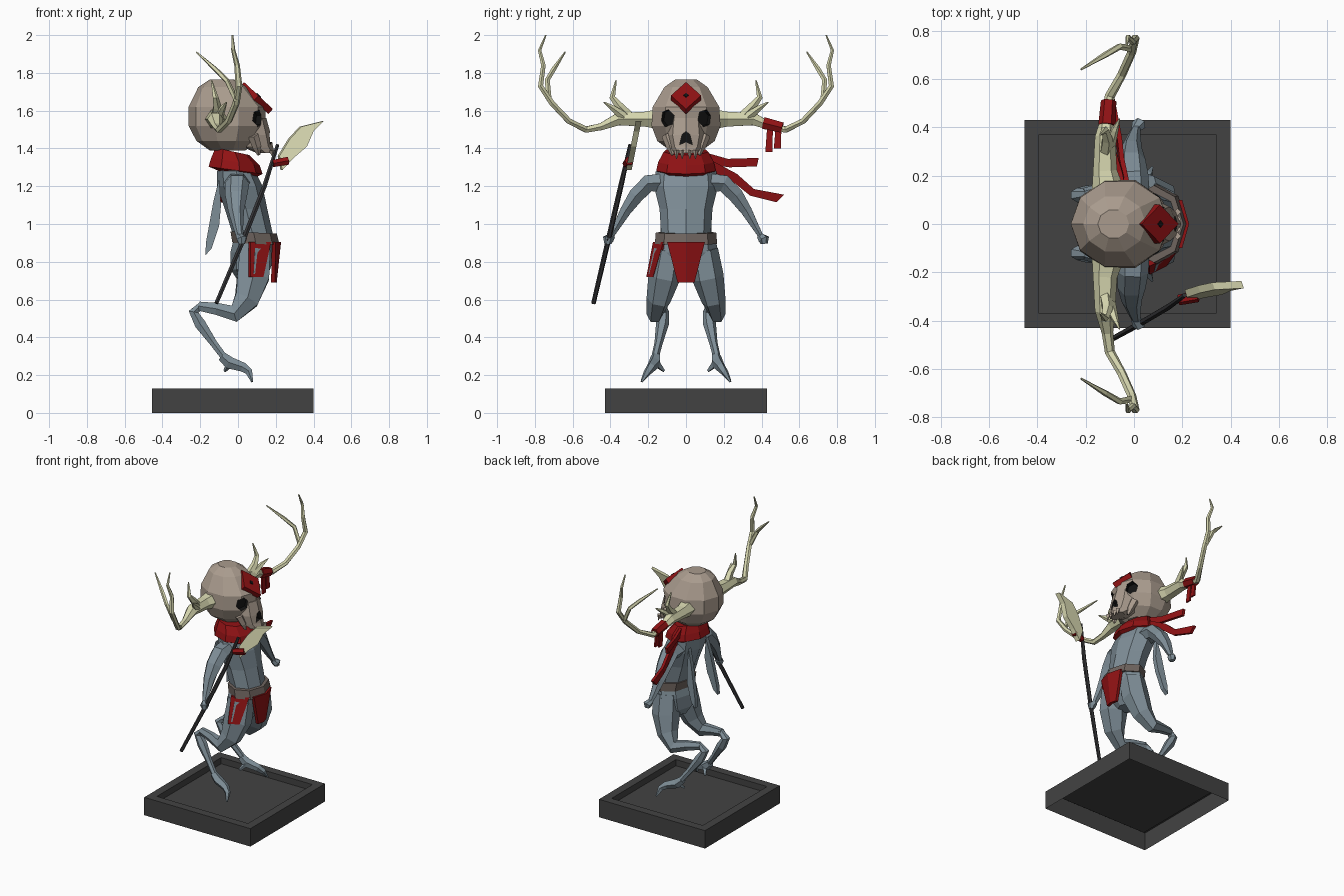
import bpy, bmesh
from math import sin, cos, pi
from mathutils import Vector as V, Matrix

old = bpy.data.objects.get("Cube")
if old:
    bpy.data.objects.remove(old)


def material(name, r, g, b):
    m = bpy.data.materials.new(name)
    m.use_nodes = True
    m.diffuse_color = (r, g, b, 1)
    shader = m.node_tree.nodes["Principled BSDF"]
    shader.inputs["Base Color"].default_value = (r, g, b, 1)
    shader.inputs["Roughness"].default_value = 0.9
    return m


STONE = material("dark stone", .055, .055, .055)
SKIN = material("blue grey skin", .21, .27, .31)
BONE = material("skull bone", .40, .33, .27)
ANTLER = material("pale antler", .66, .66, .42)
RED = material("red cloth", .28, .006, .007)
BELT = material("brown belt", .16, .13, .115)
WOOD = material("dark wood", .035, .035, .038)
BLACK = material("black hollow", .006, .006, .006)


def finish(name, bm, mat, mirror=False):
    bmesh.ops.recalc_face_normals(bm, faces=bm.faces)
    me = bpy.data.meshes.new(name)
    bm.to_mesh(me)
    bm.free()
    me.materials.append(mat)
    ob = bpy.data.objects.new(name, me)
    bpy.context.collection.objects.link(ob)
    if mirror:
        mod = ob.modifiers.new("Mirror", "MIRROR")
        mod.use_axis = (False, True, False)
        mod.use_clip = False
        mod.use_mirror_merge = False
    return ob


def loft(name, rings, mat, mirror=False):
    """Skin a list of point rings and cap both ends."""
    bm = bmesh.new()
    rows = [[bm.verts.new(p) for p in ring] for ring in rings]
    n = len(rows[0])
    for a, b in zip(rows, rows[1:]):
        for i in range(n):
            j = (i + 1) % n
            bm.faces.new((a[i], a[j], b[j], b[i]))
    bm.faces.new(rows[0])
    bm.faces.new(rows[-1])
    return finish(name, bm, mat, mirror)


def stack(name, levels, mat, n=8, tilt=0):
    """Loft level ellipses given as (z, back x, front x, half width)."""
    rings = []
    for z, back, front, w in levels:
        c, r = (back + front) / 2, (front - back) / 2
        ang = [2 * pi * i / n for i in range(n)]
        rings.append([V((c + r * cos(t), w * sin(t), z - tilt * cos(t))) for t in ang])
    return loft(name, rings, mat)


def tube(name, path, mat, n=6, mirror=False, ref=(0, 1, 0), flat=1):
    """Loft along points given as (x, y, z, radius)."""
    pts = [V(p[:3]) for p in path]
    rings = []
    for i, p in enumerate(pts):
        before = (p - pts[i - 1]).normalized() if i else V()
        after = (pts[i + 1] - p).normalized() if i < len(pts) - 1 else V()
        t = (before + after).normalized()
        side = (V(ref) - t * t.dot(V(ref))).normalized()
        up = t.cross(side)
        r = path[i][3]
        rings.append([p + side * r * cos(2 * pi * k / n) + up * r * flat * sin(2 * pi * k / n)
                      for k in range(n)])
    return loft(name, rings, mat, mirror)


def plate(name, outline, offset, mat, mirror=False):
    """Give a flat outline a thickness."""
    off = V(offset)
    return loft(name, [[V(p) - off / 2 for p in outline], [V(p) + off / 2 for p in outline]], mat, mirror)


# Plinth: hollow underneath with a sunken top
bm = bmesh.new()
bmesh.ops.create_cube(bm, size=1)
bmesh.ops.transform(bm, verts=bm.verts, matrix=Matrix.Translation((-.027, 0, .065)) @ Matrix.Diagonal((.855, .86, .13, 1)))
top = [f for f in bm.faces if f.normal.z > .9]
bmesh.ops.delete(bm, geom=[f for f in bm.faces if f.normal.z < -.9], context="FACES_ONLY")
bmesh.ops.inset_region(bm, faces=top, thickness=.085)
floor = bmesh.ops.extrude_face_region(bm, geom=top)["geom"]
bmesh.ops.translate(bm, verts=[v for v in floor if isinstance(v, bmesh.types.BMVert)], vec=(0, 0, -.045))
bmesh.ops.delete(bm, geom=top, context="FACES_ONLY")
finish("plinth", bm, STONE)

# Body
stack("torso", [(1.34, -.08, .05, .07), (1.28, -.11, .09, .16), (1.2, -.11, .13, .17),
                (1.08, -.07, .155, .14), (.92, -.02, .19, .13)], SKIN)
stack("pelvis", [(.93, -.02, .2, .155), (.85, -.04, .2, .17), (.76, -.04, .17, .15),
                 (.70, .0, .12, .06)], SKIN)
stack("belt", [(.955, -.04, .205, .16), (.895, -.03, .22, .165)], BELT, tilt=.006)

# Limbs
tube("thighs", [(.09, .09, .86, .08), (.08, .115, .72, .085), (.045, .145, .6, .065),
                (-.02, .165, .525, .045), (-.11, .145, .55, .032), (-.205, .125, .565, .024)],
     SKIN, mirror=True, flat=1.15)
tube("shins", [(-.19, .125, .575, .018), (-.235, .12, .535, .03), (-.2, .125, .47, .034),
               (-.13, .145, .37, .022), (-.07, .165, .29, .02)], SKIN, mirror=True)
tube("feet", [(-.085, .16, .3, .026), (-.045, .165, .265, .034), (.03, .185, .24, .026),
              (.06, .205, .215, .02), (.075, .235, .165, .006)], SKIN, n=5, mirror=True)
tube("foot_spurs", [(-.04, .16, .265, .022), (-.07, .118, .222, .008)], SKIN, n=4, mirror=True)
tube("arms", [(-.005, .11, 1.22, .07), (-.005, .2, 1.215, .065), (-.01, .265, 1.15, .058),
              (-.01, .32, 1.07, .042), (.0, .365, .99, .028), (.01, .4, .93, .018)],
     SKIN, mirror=True, ref=(1, 0, 0), flat=.8)
tube("hands", [(.005, .39, .94, .018), (.02, .412, .92, .03), (.02, .415, .895, .018)], SKIN, mirror=True)
plate("back_blades", [(-.1, .1, 1.24), (-.13, .11, 1.12), (-.17, .125, .9), (-.172, .13, .835),
                      (-.14, .125, .87), (-.1, .115, .99), (-.09, .1, 1.1)], (0, .03, 0), SKIN, True)

# Skull with cut eye sockets and nose
skull = stack("skull", [(1.765, -.15, -.02, .06), (1.725, -.21, .05, .12), (1.62, -.262, .145, .185),
                        (1.52, -.262, .145, .192), (1.44, -.22, .1, .16), (1.39, -.15, .04, .09)], BONE, n=10)
jaw = stack("upper_jaw", [(1.56, .0, .15, .09), (1.47, .0, .175, .1), (1.41, .02, .185, .085),
                          (1.375, .1, .195, .06)], BONE, n=8)


def cut(target, outline, push):
    cutter = plate("cutter", outline, push, BLACK)
    cutter.hide_render = True
    mod = target.modifiers.new("Cut", "BOOLEAN")
    mod.operation, mod.solver, mod.object = "DIFFERENCE", "EXACT", cutter
    mod.material_mode = "TRANSFER"
    bpy.context.view_layer.objects.active = target
    bpy.ops.object.modifier_apply(modifier=mod.name)
    bpy.data.objects.remove(cutter)


for s in (-1, 1):
    axis = V((.85, s * .5, 0)).normalized()
    across = V((-axis.y, axis.x, 0))
    centre = V((.12, s * .108, 1.56))
    eye = [centre + across * .043 * cos(k * pi / 3 + .3) + V((0, 0, .047 * sin(k * pi / 3 + .3)))
           for k in range(6)]
    cut(skull, eye, axis * .1)
    cut(jaw, eye, axis * .1)
nose = [(.18, y, z) for y, z in [(0, 1.49), (.02, 1.475), (.034, 1.42), (0, 1.435), (-.034, 1.42), (-.02, 1.475)]]
cut(jaw, nose, (.08, 0, 0))

for y in (.02, .05):
    tube("teeth", [(.18, y, 1.39, .016), (.188, y, 1.345, .002)], BONE, n=4, mirror=True)
tube("cheek_bones", [(.08, .1, 1.47, .03), (.1, .08, 1.41, .025), (.11, .07, 1.365, .008)], BONE, n=5, mirror=True)

# Forehead diamond with a dark stud
normal, down = V((.68, 0, .73)), V((.73, 0, -.68))
middle, wide = V((.096, 0, 1.667)), V((0, 1, 0))
for name, a, b, lift, mat in (("forehead_diamond", .105, .08, .036, RED), ("diamond_stud", .016, .014, .046, BLACK)):
    plate(name, [middle + down * a, middle + wide * b, middle - down * a, middle - wide * b], normal * lift, mat)

# Antlers
ACROSS = (1, 0, 0)
tube("antler_beams", [(-.11, .15, 1.555, .065), (-.12, .22, 1.555, .05), (-.12, .36, 1.555, .042),
                      (-.11, .45, 1.515, .024), (-.1, .53, 1.5, .021), (-.05, .62, 1.545, .019),
                      (-.01, .71, 1.64, .019), (.005, .77, 1.73, .018), (-.005, .755, 1.84, .015),
                      (-.025, .775, 1.92, .011), (-.03, .742, 2.0, .005)],
     ANTLER, n=6, mirror=True, ref=ACROSS, flat=.9)
for name, path in {
    "upper_tines": [(-.01, .725, 1.655, .015), (-.06, .735, 1.76, .014), (-.12, .70, 1.82, .013), (-.22, .64, 1.91, .004)],
    "inner_tines": [(-.12, .29, 1.56, .028), (-.11, .35, 1.62, .024), (-.12, .39, 1.67, .016), (-.14, .37, 1.76, .004)],
    "outer_tines": [(-.1, .33, 1.57, .025), (-.08, .39, 1.615, .016), (-.06, .435, 1.645, .003)],
}.items():
    tube(name, path, ANTLER, n=5, mirror=True, ref=ACROSS)

# Ribbon on one antler
tube("antler_ribbon", [(-.112, .41, 1.535, .036), (-.105, .51, 1.51, .032)], RED, ref=ACROSS)
for y, z in ((.43, 1.38), (.475, 1.4)):
    plate("ribbon_tail", [(-.11, y, 1.52), (-.11, y + .03, 1.52), (-.1, y + .028, z), (-.1, y - .01, z)], (.012, 0, 0), RED)

# Scarf
stack("scarf", [(1.26, -.1, .08, .12), (1.285, -.165, .13, .16), (1.33, -.15, .115, .15),
                (1.385, -.125, .06, .12)], RED, n=9, tilt=.02)
plate("scarf_upper_tail", [(-.03, .08, 1.385), (-.06, .22, 1.345), (-.11, .385, 1.35), (-.11, .375, 1.305),
                           (-.06, .23, 1.3), (-.03, .1, 1.32)], (.02, 0, 0), RED)
plate("scarf_lower_tail", [(-.02, .13, 1.34), (-.05, .27, 1.265), (-.06, .36, 1.185), (-.09, .52, 1.155),
                           (-.09, .48, 1.115), (-.06, .34, 1.15), (-.05, .24, 1.23), (-.02, .12, 1.285)], (.02, 0, 0), RED)

# Loincloth
for s in (-1, 1):
    plate("front_cloth", [(.218, 0, .905), (.19, s * .1, .905), (.185, s * .045, .69), (.195, 0, .69)], (.02, 0, 0), RED)
plate("side_cloth", [(.17, -.11, .905), (.06, -.165, .905), (.06, -.2, .72), (.13, -.165, .72)], (.01, -.02, 0), RED)

# Spear
tube("spear_shaft", [(-.115, -.49, .58, .012), (.03, -.41, .92, .014), (.14, -.345, 1.2, .014), (.21, -.295, 1.42, .01)], WOOD)
tube("spear_binding", [(.185, -.315, 1.32, .022), (.265, -.3, 1.335, .024)], RED)
blade = [(.23, 1.285), (.215, 1.36), (.27, 1.45), (.33, 1.515), (.45, 1.545), (.395, 1.49), (.36, 1.41), (.29, 1.35)]
plate("spear_head", [(x, -.3 + (z - 1.3) * .2, z) for x, z in blade], (-.01, .03, 0), ANTLER)
